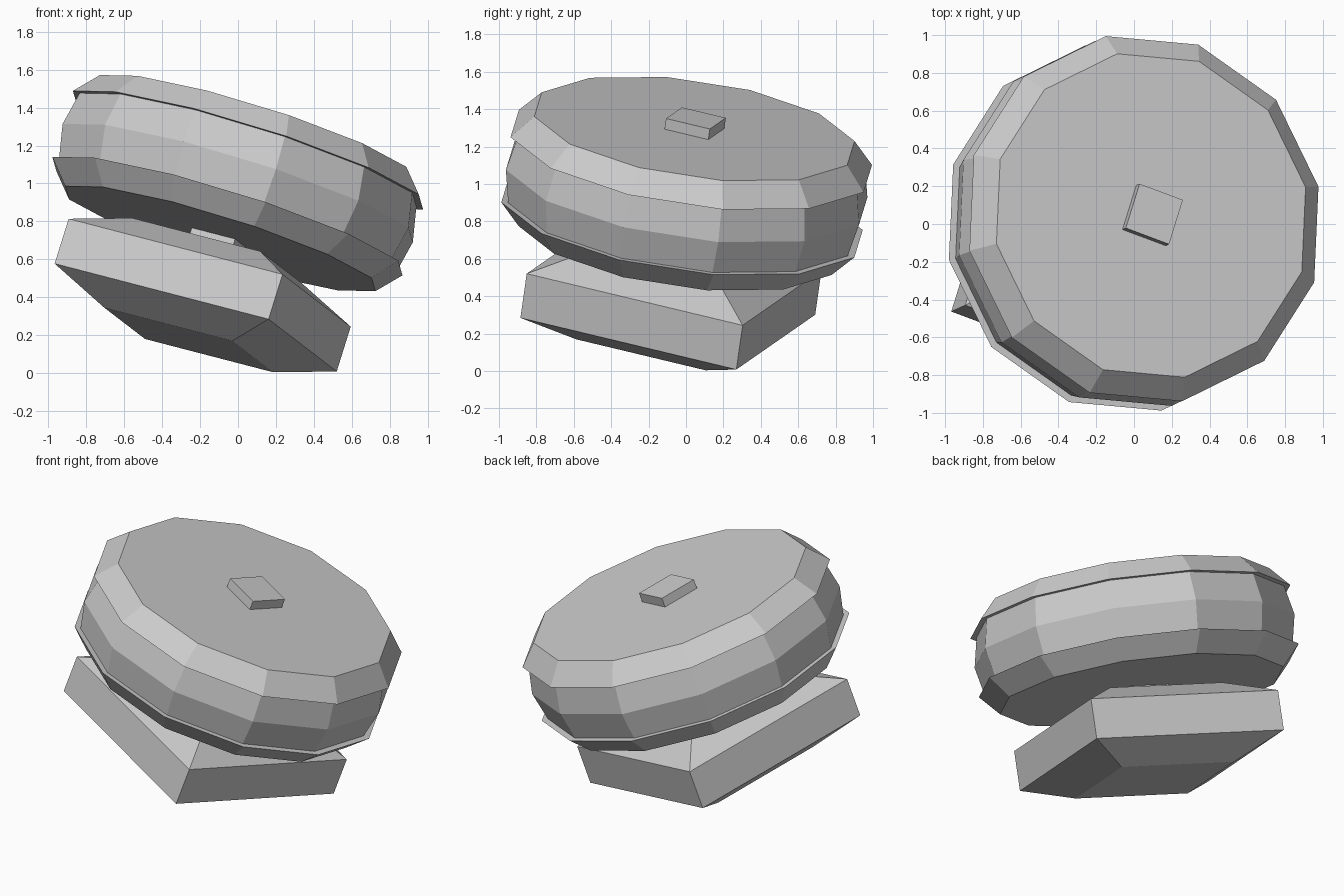
import bpy, bmesh
from math import cos, sin, pi, radians
from mathutils import Matrix, Vector

if "Cube" in bpy.data.objects:
    bpy.data.objects.remove(bpy.data.objects["Cube"])

# Shared tilted axis: origin at the centre of the disc's top face
ex = Vector((0.934, 0.171, -0.316)).normalized()
ez = Vector((0.2956, 0.1342, 0.9459)).normalized()
ey = ez.cross(ex).normalized()
ex = ey.cross(ez)
frame = Matrix((ex, ey, ez)).transposed().to_4x4()
frame.translation = (0.09, 0.045, 1.295)


def turned(name, sides, profile, turn=0.0, cap_first=True, cap_last=True):
    """Flat-sided turned part; profile is (radius, height along the axis)."""
    bm = bmesh.new()
    rings = []
    for r, h in profile:
        angles = [radians(turn) + 2 * pi * i / sides for i in range(sides)]
        rings.append([bm.verts.new((r * cos(a), r * sin(a), h)) for a in angles])
    for upper, lower in zip(rings, rings[1:]):
        for i in range(sides):
            j = (i + 1) % sides
            bm.faces.new((upper[i], lower[i], lower[j], upper[j]))
    if cap_first:
        bm.faces.new(rings[0])
    if cap_last:
        bm.faces.new(rings[-1][::-1])
    bm.transform(frame)
    mesh = bpy.data.meshes.new(name)
    bm.to_mesh(mesh)
    bm.free()
    ob = bpy.data.objects.new(name, mesh)
    bpy.context.collection.objects.link(ob)
    return ob


# Twelve-sided disc: bulged band between two overhanging chamfered rims
turned("upper_rim", 12, [(0.877, 0), (0.99, -0.126), (0.952, -0.126)], cap_last=False)
turned("disc_band", 12, [(0.952, -0.126), (0.99, -0.31), (0.952, -0.494)],
       cap_first=False, cap_last=False)
turned("lower_rim", 12, [(0.952, -0.494), (0.99, -0.494), (0.877, -0.62)], cap_first=False)

# Square post passing through the disc into the base
turned("post", 4, [(0.178, 0.06), (0.178, -0.70)], turn=15)

# Square base chamfered above and below
turned("base", 4, [(0.525, -0.685), (0.877, -0.81), (0.877, -1.06), (0.525, -1.185)], turn=15)
